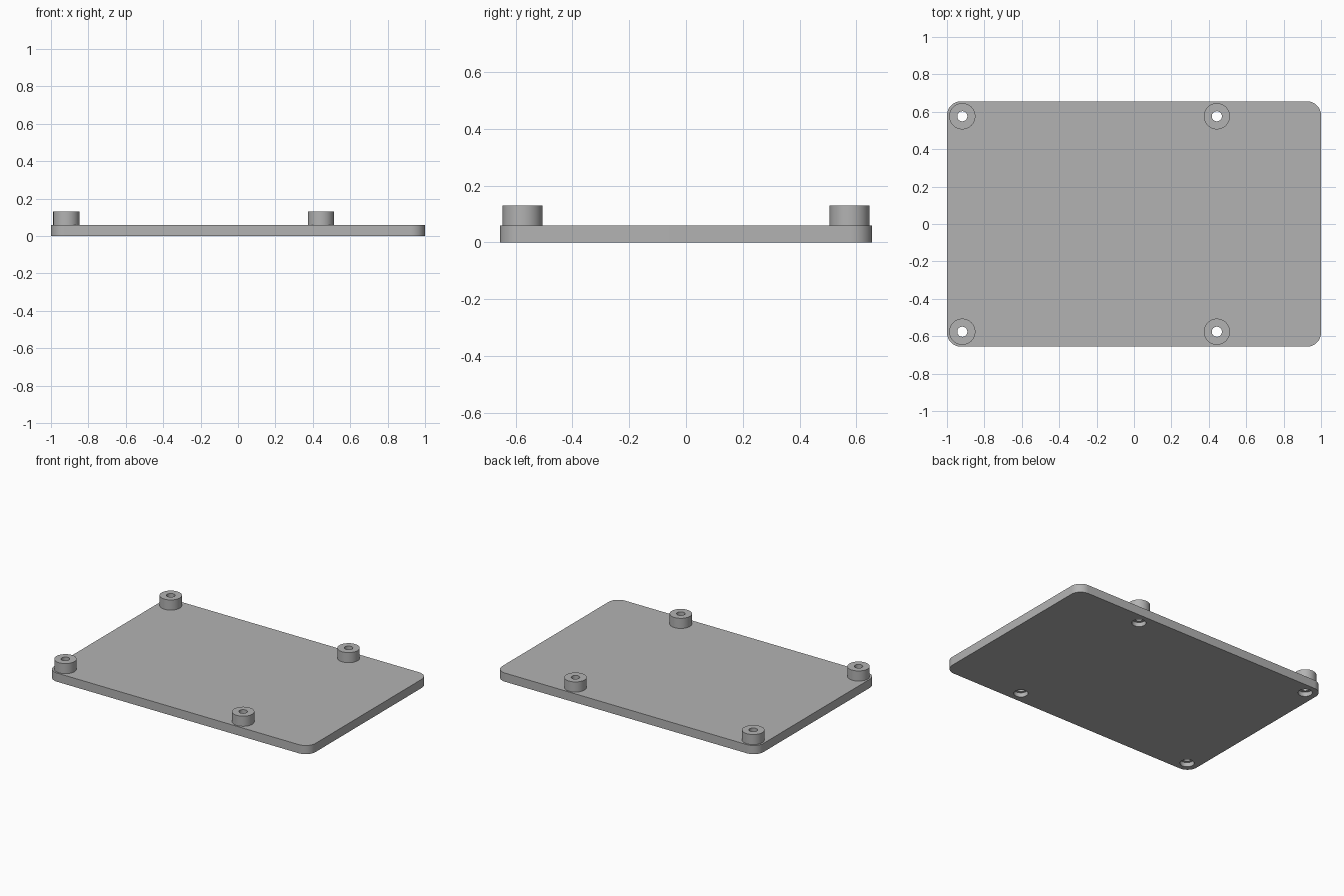
import bpy, bmesh
from math import cos, sin, pi
from mathutils import Vector

cube = bpy.data.objects.get("Cube")
if cube:
    bpy.data.objects.remove(cube, do_unlink=True)

HALF_X, HALF_Y, THICK, CORNER = 1.0, 0.656, 0.06, 0.075
BOSS_TOP, BOSS_R, HOLE_R = 0.13, 0.07, 0.027
BORE_R, BORE_DEPTH = 0.045, 0.03
SPOTS = [(x, y) for x in (-0.918, 0.443) for y in (-0.576, 0.576)]

grey = bpy.data.materials.new("Plain grey")
grey.use_nodes = True
grey.diffuse_color = (0.45, 0.45, 0.45, 1)
grey.node_tree.nodes["Principled BSDF"].inputs["Base Color"].default_value = grey.diffuse_color


def finish(name, bm):
    bmesh.ops.recalc_face_normals(bm, faces=bm.faces)
    mesh = bpy.data.meshes.new(name)
    bm.to_mesh(mesh)
    bm.free()
    mesh.materials.append(grey)
    obj = bpy.data.objects.new(name, mesh)
    bpy.context.collection.objects.link(obj)
    return obj


def lathe(bm, profile, x, y, steps=48):
    """Revolve a closed (radius, z) profile about a vertical axis at x, y."""
    verts = [bm.verts.new((x + r, y, z)) for r, z in profile]
    edges = [bm.edges.new((a, b)) for a, b in zip(verts, verts[1:] + verts[:1])]
    bmesh.ops.spin(bm, geom=verts + edges, cent=(x, y, 0), axis=(0, 0, 1),
                   angle=2 * pi, steps=steps, use_merge=True)
    bmesh.ops.remove_doubles(bm, verts=bm.verts, dist=1e-5)


# Base plate with rounded corners
bm = bmesh.new()
outline = []
for i, (sx, sy) in enumerate([(1, 1), (-1, 1), (-1, -1), (1, -1)]):
    for k in range(13):
        a = (i + k / 12) * pi / 2
        outline.append(bm.verts.new((sx * (HALF_X - CORNER) + CORNER * cos(a),
                                     sy * (HALF_Y - CORNER) + CORNER * sin(a), 0)))
face = bm.faces.new(outline)
top = bmesh.ops.extrude_face_region(bm, geom=[face], use_keep_orig=True)["geom"]
bmesh.ops.translate(bm, vec=Vector((0, 0, THICK)),
                    verts=[v for v in top if isinstance(v, bmesh.types.BMVert)])
plate = finish("base_plate", bm)

# Stepped screw hole cutters, wider on the underside
bm = bmesh.new()
for x, y in SPOTS:
    for r, z0, z1 in ((BORE_R, -0.05, BORE_DEPTH), (HOLE_R, BORE_DEPTH, 0.2)):
        end = bmesh.ops.create_cone(bm, cap_ends=True, segments=48, radius1=r,
                                    radius2=r, depth=z1 - z0)["verts"]
        bmesh.ops.translate(bm, verts=end, vec=(x, y, (z0 + z1) / 2))
        if r == HOLE_R:
            for v in end:  # overlap the wide bore so the steps join
                v.co.z -= 0.02 if v.co.z < THICK else 0
cutter = finish("screw_hole_cutter", bm)
cutter.hide_render = True

# Cut the holes and make the result permanent
cut = plate.modifiers.new("Screw holes", 'BOOLEAN')
cut.operation, cut.solver, cut.object = 'DIFFERENCE', 'EXACT', cutter
cut.use_self = True
bpy.context.view_layer.objects.active = plate
bpy.ops.object.modifier_apply(modifier=cut.name)
bpy.data.objects.remove(cutter, do_unlink=True)

# Hollow standoffs above the holes
standoffs = []
for i, (x, y) in enumerate(SPOTS):
    bm = bmesh.new()
    lathe(bm, [(HOLE_R, THICK), (HOLE_R, BOSS_TOP), (BOSS_R, BOSS_TOP), (BOSS_R, THICK)], x, y)
    standoffs.append(finish(f"standoff_{i + 1}", bm))

# Smooth the curved walls, keep the rims sharp
bpy.ops.object.select_all(action='DESELECT')
for obj in [plate] + standoffs:
    obj.select_set(True)
bpy.context.view_layer.objects.active = plate
bpy.ops.object.shade_smooth_by_angle(angle=pi / 6)
